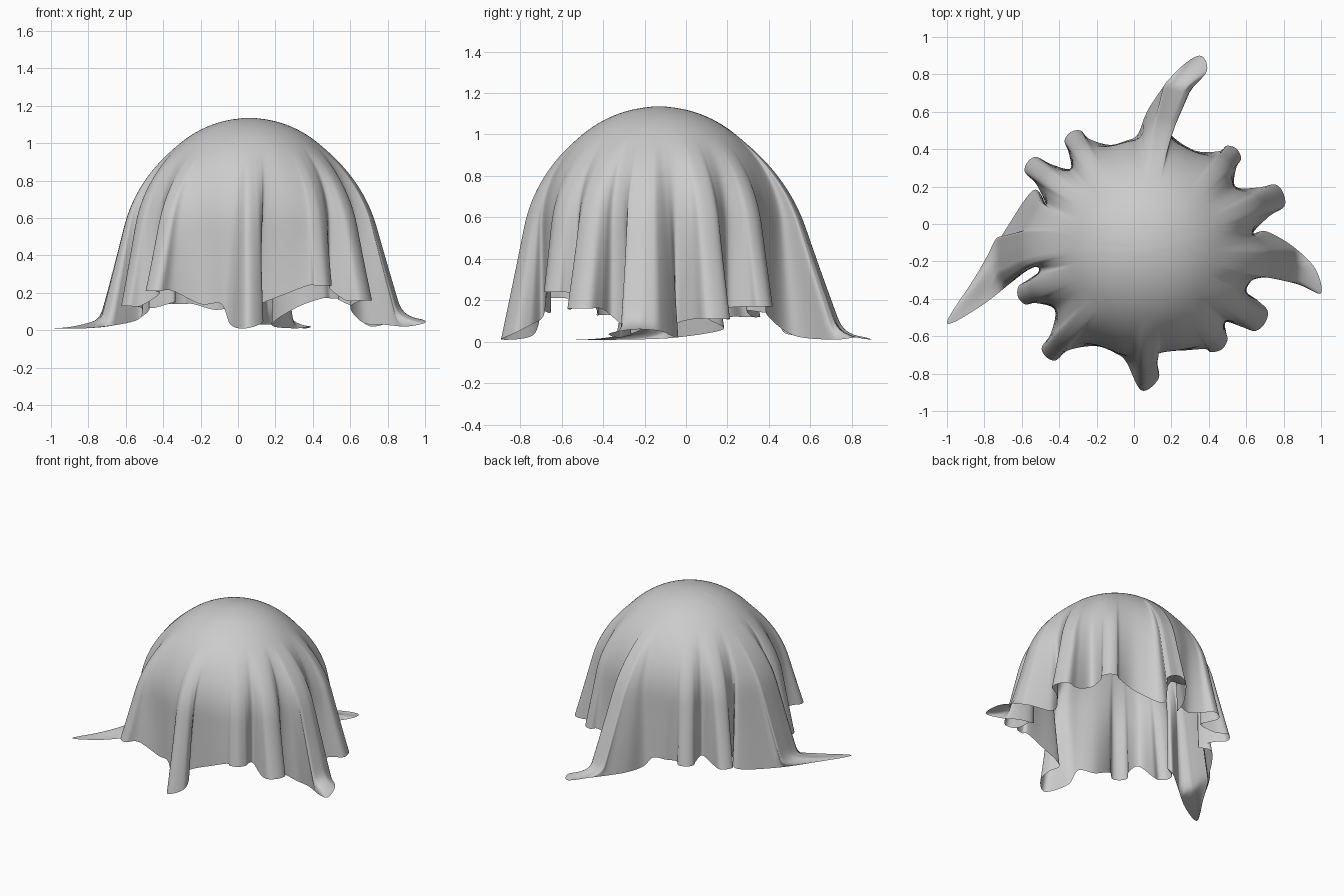
import bpy, math
from mathutils import Vector

if "Cube" in bpy.data.objects:
    bpy.data.objects.remove(bpy.data.objects["Cube"])

CX, CY, CZ, R = 0.06, -0.13, 0.56, 0.575   # hidden ball under the cloth
FOLD_TOP = 0.98                            # height where folds begin
ROWS, SUB = 64, 7

# hanging folds: tip x, y, hem height, half width
lobes = [(0.80, 0.16, 0.11, .075), (0.55, 0.40, 0.17, .06), (-0.34, 0.49, 0.14, .06),
         (-0.57, 0.33, 0.12, .06), (-0.62, -0.39, 0.13, .06), (-0.47, -0.71, 0.21, .06),
         (0.47, -0.67, 0.24, .065), (0.70, -0.53, 0.16, .075)]

# cloth corners on the floor: ridge angle, half spread, outline points
tails = [
    (-9, 11, [(0.67, -0.27, .04), (0.78, -0.28, .03), (0.90, -0.33, .02), (1.0, -0.37, .04),
              (0.97, -0.24, .06), (0.85, -0.12, .05), (0.71, -0.04, .02)]),
    (84, 9, [(0.18, 0.52, .03), (0.30, 0.71, .01), (0.39, 0.82, .02), (0.35, 0.90, .01),
             (0.22, 0.81, .03), (0.08, 0.62, .03), (0.02, 0.48, .04)]),
    (176, 15, [(-0.54, 0.18, .06), (-0.70, -0.05, .02), (-0.86, -0.30, .01), (-1.0, -0.53, .01),
               (-0.82, -0.44, .01), (-0.64, -0.30, .03), (-0.53, -0.22, .06)]),
    (273, 9, [(-0.04, -0.74, .03), (0.04, -0.89, .01), (0.13, -0.83, .04),
              (0.12, -0.75, .08), (0.08, -0.69, .12)]),
]


def angle(x, y):
    return math.degrees(math.atan2(y - CY, x - CX))


def ring(phi, r):
    a = math.radians(phi)
    return Vector((CX + r * math.cos(a), CY + r * math.sin(a)))


# every fold becomes a list of (phi, x, y, z)
folds = []
for x, y, z, w in lobes:
    a = angle(x, y) % 360
    r = math.hypot(x - CX, y - CY)
    neck = 0.5 * (r + R)
    pts = []
    for d, rr, side in ((-7, neck, -1.1), (-3.5, r - .02, -.85), (0, r, 0),
                        (3.5, r - .02, .85), (7, neck, 1.1)):
        p = ring(a + math.degrees(side * w / rr), rr)
        pts.append((a + d, p.x, p.y, z))
    folds.append(pts)
for a, s, outline in tails:
    n = len(outline) - 1
    folds.append([(a % 360 - s + 2 * s * i / n, *p) for i, p in enumerate(outline)])
folds.sort(key=lambda f: f[len(f) // 2][0])

# closed hem, with a valley hugging the ball between neighbouring folds
hem = []
for i, f in enumerate(folds):
    hem += [Vector(p) for p in f]
    g = folds[(i + 1) % len(folds)]
    a0, a1 = f[-1][0], g[0][0] + (360 if i == len(folds) - 1 else 0)
    z = (f[-1][3] + g[0][3]) / 2 + 0.02
    steps = (0.5,) if a1 - a0 < 22 else (0.3, 0.7)
    for t in steps:
        phi = a0 + (a1 - a0) * t
        p = ring(phi, R + 0.01)
        hem.append(Vector((phi, p.x, p.y, z)))


def hem_point(i):
    n = len(hem)
    v = hem[i % n].copy()
    v[0] += 360 * (i // n)
    return v


def spline(i, t):
    a, b, c, d = (hem_point(i + k) for k in (-1, 0, 1, 2))
    return 0.5 * (2 * b + (c - a) * t + (2 * a - 5 * b + 4 * c - d) * t * t
                  + (3 * b - a - 3 * c + d) * t ** 3)


def column(h):
    """Cloth strip from the crown, down the ball, to one hem point."""
    phi, z_hem = h[0], max(h[3], 0.005)
    # distance from the ball where the cloth meets the floor
    reach = 0.31 if 60 < phi < 120 else 0.24
    out = ring(phi, 1) - Vector((CX, CY))
    off = Vector((h[1], h[2])) - ring(phi, R)
    extra = max(0, off.length - reach)
    foot = off.copy()
    if extra:
        mix = min(1, extra / 0.1)
        foot = (off.normalized() + out * 0.8 * mix).normalized() * reach
    z_foot = z_hem + 0.05 * min(1, extra / 0.1)
    path = []
    for k in range(1, 25):
        th = math.pi / 2 * k / 24
        path.append((R * math.sin(th), CZ + R * math.cos(th)))
    path += [(R, CZ + (z_foot - CZ) * k / 16) for k in range(1, 17)]
    pts = []
    for r, z in path:
        t = max(0, (FOLD_TOP - z) / (FOLD_TOP - z_foot))
        p = ring(phi, r) + foot * t ** 1.1
        pts.append(Vector((p.x, p.y, z)))
    if extra:
        a, b = pts[-1], Vector((h[1], h[2], z_hem))
        for k in range(1, 9):
            t = k / 8
            p = a.lerp(b, t)
            p.z = z_hem + (z_foot - z_hem) * (1 - t) ** 2
            pts.append(p)
    # even spacing along the strip
    d = [0]
    for a, b in zip(pts, pts[1:]):
        d.append(d[-1] + (b - a).length)
    res, j = [], 0
    for k in range(ROWS):
        s = d[-1] * k / (ROWS - 1)
        while j < len(d) - 2 and d[j + 1] < s:
            j += 1
        res.append(pts[j].lerp(pts[j + 1], (s - d[j]) / max(d[j + 1] - d[j], 1e-6)))
    for _ in range(3):
        res = [res[0]] + [(res[k - 1] + 2 * res[k] + res[k + 1]) / 4
                          for k in range(1, ROWS - 1)] + [res[-1]]
    return res


# draped cloth surface
cols = [column(spline(i, k / SUB)) for i in range(len(hem)) for k in range(SUB)]
n = len(cols)
verts = [p for c in cols for p in c] + [Vector((CX, CY, CZ + R))]
faces = []
for i in range(n):
    a, b = i * ROWS, (i + 1) % n * ROWS
    faces.append((len(verts) - 1, a, b))
    faces += [(a + k, a + k + 1, b + k + 1, b + k) for k in range(ROWS - 1)]
mesh = bpy.data.meshes.new("draped_cloth")
mesh.from_pydata(verts, [], faces)
mesh.shade_smooth()
cloth = bpy.data.objects.new("draped_cloth", mesh)
bpy.context.collection.objects.link(cloth)
